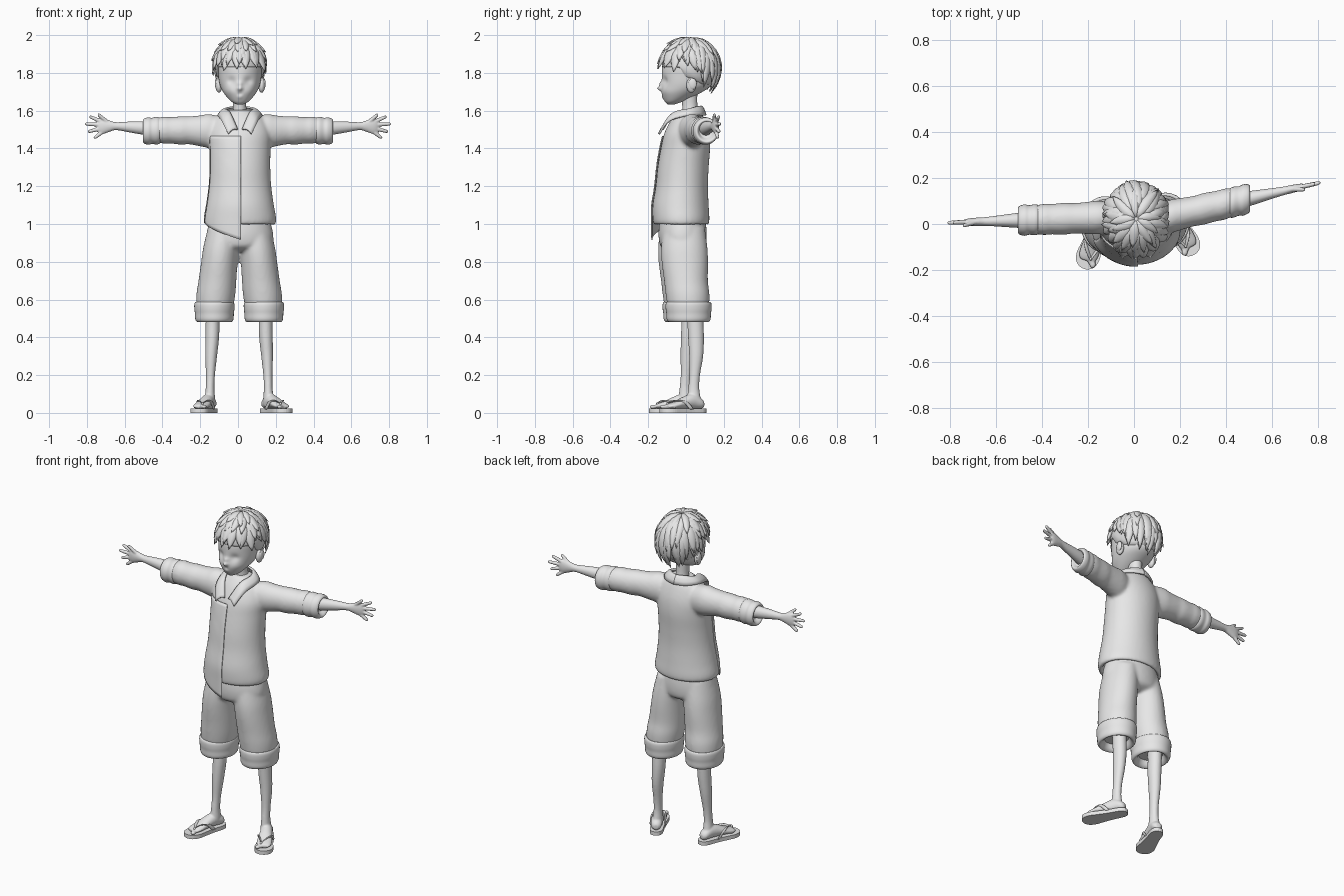
import bpy, bmesh, math, random
from mathutils import Vector

random.seed(4)
if "Cube" in bpy.data.objects:
    bpy.data.objects.remove(bpy.data.objects["Cube"])

grey = bpy.data.materials.new("plain grey")
grey.use_nodes = True
GREY = (0.8, 0.8, 0.8, 1)
grey.diffuse_color = GREY
grey.node_tree.nodes["Principled BSDF"].inputs["Base Color"].default_value = GREY

X, Y, Z = Vector((1, 0, 0)), Vector((0, 1, 0)), Vector((0, 0, 1))


def spline(rows, steps):
    """Smoothly interpolate rows of numbers."""
    out, last = [], len(rows) - 1
    for i in range(last):
        a, b, c, d = rows[max(i - 1, 0)], rows[i], rows[i + 1], rows[min(i + 2, last)]
        for k in range(steps):
            t = k / steps
            out.append([q + 0.5 * t * (r - p + t * (2 * p - 5 * q + 4 * r - s + t * (3 * (q - r) + s - p)))
                        for p, q, r, s in zip(a, b, c, d)])
    return out + [list(rows[-1])]


def loft(rings, u=X, v=Y, n=24, steps=4):
    """Closed skin over rings of (x, y, z, radius along u, radius along v)."""
    rings = spline(rings, steps)
    verts, faces = [], []
    for i, (x, y, z, ru, rv) in enumerate(rings):
        w = v[i] if isinstance(v, list) else v
        for k in range(n):
            t = math.tau * k / n
            verts.append(Vector((x, y, z)) + u * ru * math.cos(t) + w * rv * math.sin(t))
    for i in range(len(rings) - 1):
        for k in range(n):
            a, b = i * n + k, i * n + (k + 1) % n
            faces.append((a, b, b + n, a + n))
    end = len(verts) - n
    return verts, faces + [tuple(range(n)), tuple(range(end, end + n))]


def ball(x, y, z, rx, ry, rz):
    arc = [math.pi * (i / 10 - 0.5) * 0.98 for i in range(11)]
    return loft([(x, y, z + rz * math.sin(t), rx * math.cos(t), ry * math.cos(t)) for t in arc], n=16, steps=1)


def grid(rows):
    w = len(rows[0])
    faces = [(i * w + j, i * w + j + 1, (i + 1) * w + j + 1, (i + 1) * w + j)
             for i in range(len(rows) - 1) for j in range(w - 1)]
    return [Vector(p) for row in rows for p in row], faces


def part(name, *shapes, voxel=0, thick=0, relax=4):
    bm = bmesh.new()
    for verts, faces in shapes:
        vs = [bm.verts.new(p) for p in verts]
        for f in faces:
            bm.faces.new([vs[i] for i in f]).smooth = True
    bmesh.ops.recalc_face_normals(bm, faces=bm.faces)
    mesh = bpy.data.meshes.new(name)
    bm.to_mesh(mesh)
    bm.free()
    mesh.materials.append(grey)
    ob = bpy.data.objects.new(name, mesh)
    bpy.context.collection.objects.link(ob)
    if voxel:
        m = ob.modifiers.new("Blend", 'REMESH')
        m.mode, m.voxel_size, m.use_smooth_shade = 'VOXEL', voxel, True
        ob.modifiers.new("Relax", 'SMOOTH').iterations = relax
    if thick:
        m = ob.modifiers.new("Thickness", 'SOLIDIFY')
        m.thickness, m.offset = thick, 0
    return ob


# Head: skull loft with sockets, nose and mouth pushed into the face
skull = [(0.01, -0.08, 1.632, .015, .015), (0.01, -0.063, 1.65, .048, .05), (0.01, -0.03, 1.69, .083, .1),
         (0.01, 0.0, 1.73, .104, .13), (0.01, .01, 1.78, .114, .138), (0.01, .02, 1.84, .12, .145),
         (0.01, .025, 1.9, .11, .13), (0.01, .025, 1.95, .075, .09), (0.01, .025, 1.972, .03, .04)]
head_verts, head_faces = loft(skull, n=64, steps=7)
features = [(-.045, 1.757, .022, .013), (.045, 1.757, .022, .013), (0, 1.718, .012, -.022),
            (0, 1.742, .012, -.012), (0, 1.688, .01, .006), (0, 1.674, .012, -.004),
            (-.055, 1.71, .025, -.004), (.055, 1.71, .025, -.004)]
for p in head_verts:
    if p.y < -0.03:
        p.y += sum(d * math.exp(-((p.x - .01 - fx) ** 2 + (p.z - fz) ** 2) / (r * r)) for fx, fz, r, d in features)
part("head", (head_verts, head_faces))
part("neck", loft([(.01, .03, 1.5, .06, .055), (.01, .025, 1.57, .042, .044), (.008, .02, 1.63, .035, .04),
                   (.008, .015, 1.7, .04, .045)]))
for s, side in ((1, "left"), (-1, "right")):
    part(side + "_ear", ball(.012 + s * .113, .028, 1.735, .018, .026, .04), ball(.012 + s * .125, .035, 1.742, .009, .022, .03))

# Hair: a scalp cap covered by tiers of pointed locks
HC, HR = Vector((.01, .022, 1.835)), Vector((.132, .15, .148))
cap_v, cap_f = loft([(HC.x, HC.y, HC.z + HR.z * math.cos(t), HR.x * math.sin(t), HR.y * math.sin(t))
                     for t in [0.03 + i * 0.19 for i in range(13)]], n=32, steps=1)
for p in cap_v:
    p.z = max(p.z, 1.80 - 0.6 * (p.y + .03) if p.y > -.03 else 1.83)
part("scalp_hair", (cap_v, cap_f))


def lock(a, p0, p1, width, flick, swirl):
    rings, normals = [], []
    for i, w in enumerate((.3, .75, 1, 1, .85, .55, .06)):
        t = i / 6
        b, p = a + swirl * t, p0 + (p1 - p0) * t
        d = Vector((math.sin(p) * math.cos(b), math.sin(p) * math.sin(b), math.cos(p)))
        c = HC + Vector(map(lambda q, r: q * r, d, HR)) * (0.99 + flick * t ** 3)
        rings.append((*c, width * w, .014 * w))
        normals.append(d)
    return loft(rings, Vector((-math.sin(a), math.cos(a), 0)), normals, n=8, steps=1)


locks = []
for count, start, reach, width in ((9, .06, .5, .022), (15, .25, .68, .026), (20, .5, .88, .027), (24, .75, 1, .026)):
    for k in range(count):
        a = math.tau * (k + random.uniform(-.25, .25) + .5 * (count % 2)) / count
        back = math.sin(a)
        limit = 1.62 + (.88 * back if back > 0 else -.06 * back) + random.uniform(-.1, .1)
        locks.append(lock(a, start, limit * reach, width * random.uniform(.85, 1.15),
                          random.uniform(.06, .2) + .1 * max(back, 0) * (reach == 1), random.uniform(-.25, .25)))
part("hair_locks", *locks)

# Shirt: torso and sleeves blended into one cloth surface
torso = [(.01, -.025, 1.04, .15, .12), (.01, -.025, 1.0, .17, .13), (.01, -.025, 1.0, .188, .145),
         (.01, -.026, 1.03, .192, .15), (.01, -.028, 1.1, .18, .148), (.01, -.022, 1.2, .166, .138),
         (.01, -.015, 1.3, .161, .135), (.01, -.003, 1.4, .162, .13), (.01, .003, 1.48, .163, .118),
         (.01, .01, 1.55, .135, .09), (.01, .015, 1.59, .085, .065), (.01, .015, 1.605, .05, .05)]


def arm_y(s, x):
    return .02 + (x - .1) * .225 if s > 0 else .03 - (x - .1) * .035


def along_arm(s, rows):
    return loft([(s * x, arm_y(s, x), z, ry, rz) for x, z, ry, rz in rows], Y, Z, n=32)


sleeve = [(.06, 1.48, .06, .08), (.15, 1.492, .072, .09), (.2, 1.493, .07, .082), (.26, 1.496, .066, .074),
          (.3, 1.495, .069, .075), (.36, 1.496, .066, .07), (.39, 1.497, .068, .072), (.44, 1.496, .06, .063)]
part("shirt", loft(torso, n=48), along_arm(1, sleeve), along_arm(-1, sleeve), voxel=.009, relax=6)

# Overlapping front panel with its pointed tail
rows = []
body = spline(torso[3:10], 8)
for j in range(25):
    row = []
    for i in range(17):
        t = math.radians(195 + 78 * i / 16)
        low = 1.0 - .09 * i / 16
        z = low + (1.47 - low) * j / 24
        x, y, _, rx, ry = min(body, key=lambda r: abs(r[2] - max(z, 1.03)))
        row.append((x + rx * math.cos(t), y + (ry + .005) * math.sin(t), z))
    rows.append(row)
panel = part("shirt_front_panel", grid(rows), thick=.008)
panel.modifiers.new("Soften", 'SMOOTH').iterations = 3

# Collar: two folded leaves meeting behind the neck
inner = [(0, .078, 1.622), (.045, .055, 1.618), (.07, .01, 1.605), (.05, -.065, 1.585), (.012, -.122, 1.5)]
outer = [(0, .105, 1.575), (.07, .08, 1.575), (.115, .015, 1.575), (.095, -.09, 1.545), (.062, -.143, 1.475)]
for s, side in ((1, "left"), (-1, "right")):
    edges = [spline(e, 5) for e in (inner, outer)]
    leaf = [[(.01 + s * (p[0] + (q[0] - p[0]) * t), p[1] + (q[1] - p[1]) * t,
              p[2] + (q[2] - p[2]) * t + .012 * math.sin(math.pi * t)) for p, q in zip(*edges)]
            for t in (0, .25, .5, .75, 1)]
    part(side + "_collar", grid(leaf), thick=.01)

# Sleeve cuffs, forearms and hands with spread fingers
cuff = [(.42, 1.494, .045, .05), (.413, 1.494, .06, .066), (.43, 1.494, .067, .073), (.455, 1.493, .064, .069),
        (.475, 1.492, .068, .072), (.497, 1.492, .062, .066), (.502, 1.492, .05, .054), (.48, 1.494, .034, .036)]
forearm = [(.4, 1.5, .04, .042), (.5, 1.508, .033, .036), (.58, 1.514, .025, .028), (.645, 1.518, .019, .021),
           (.68, 1.518, .018, .03), (.715, 1.516, .016, .04), (.735, 1.515, .012, .037), (.745, 1.515, .006, .028)]
fingers = [(.68, 1.53, .742, 1.582), (.72, 1.54, .787, 1.57), (.73, 1.525, .81, 1.53),
           (.73, 1.505, .795, 1.488), (.715, 1.49, .762, 1.454)]
for s, side in ((1, "left"), (-1, "right")):
    part(side + "_sleeve_cuff", along_arm(s, cuff))
    digits = []
    for x0, z0, x1, z1 in fingers:
        d = Vector((s * (x1 - x0), arm_y(s, x1) - arm_y(s, x0), z1 - z0)).normalized()
        steps = ((0, .011), (.35, .0105), (.7, .0095), (.93, .008), (1, .003))
        bend = -.015 if x0 < .7 else 0
        digits.append(loft([(s * (x0 + (x1 - x0) * t), arm_y(s, x0 + (x1 - x0) * t) + bend * t, z0 + (z1 - z0) * t, r, r)
                            for t, r in steps], Y, d.cross(Y).normalized(), n=12))
    part(side + "_forearm_and_hand", along_arm(s, forearm), *digits, voxel=.004, relax=3)

# Shorts: hips and wide legs blended together, with rolled cuffs
hips = [(.01, -.018, 1.07, .14, .11), (.01, -.018, 1.0, .165, .124), (.01, -.018, .93, .178, .127),
        (.008, -.017, .88, .165, .115), (.008, -.015, .855, .12, .07)]
shorts_leg = [(.08, -.018, .98, .085, .11), (.095, -.017, .88, .094, .122), (.105, -.014, .8, .096, .123),
              (.115, -.008, .7, .1, .116), (.123, 0, .63, .103, .116), (.128, .004, .57, .098, .11), (.13, .006, .52, .085, .095)]
roll = [(.53, .6), (.495, .72), (.482, .88), (.495, .98), (.525, 1), (.55, 1.03), (.575, 1.03), (.587, .97), (.58, .85)]
shin = [(.135, .03, .62, .042, .048), (.14, .04, .5, .037, .043), (.142, .045, .4, .036, .042),
        (.148, .046, .3, .031, .037), (.152, .038, .2, .024, .028), (.154, .033, .13, .023, .029),
        (.155, .034, .07, .028, .036), (.153, .034, .035, .022, .03)]


def leg(s, rows):
    shift = .008 if s > 0 else -.008
    return [(.006 + s * x, y + shift, z, rx, ry) for x, y, z, rx, ry in rows]


part("shorts", loft(hips, n=40), *[loft(leg(s, shorts_leg), n=40) for s in (1, -1)], voxel=.009, relax=6)

# Feet stand on thong sandals; each is laid out from heel to toe
foot = [(.012, .045, .014, .015), (.03, .05, .03, .028), (.075, .062, .033, .04), (.13, .054, .037, .032),
        (.18, .042, .043, .02), (.215, .036, .04, .014), (.232, .033, .03, .009)]
sole = [(0, .008), (.008, .024), (.035, .036), (.1, .039), (.16, .046), (.21, .052), (.245, .043), (.262, .025), (.268, .008)]
for s, side, heel, toe in ((1, "left", (.135, .103, 0), (.262, -.137, 0)), (-1, "right", (-.132, .06, 0), (-.217, -.193, 0))):
    part(side + "_shorts_cuff", loft(leg(s, [(.131, .006, z, .103 * k, .118 * k) for z, k in roll]), n=40))
    h, d = Vector(heel), (Vector(toe) - Vector(heel)).normalized()
    out = s * Z.cross(d) * 1.0

    def at(t, w, z):
        return tuple(h + d * t + out * w + Z * z)

    shin_rings = [(x, y - (.03 if s < 0 else 0) * min(1, (.62 - z) / .3), z, a, b) for x, y, z, a, b in leg(s, shin)]
    toes = [ball(*at(.238 - .009 * abs(k), -.03 + .0155 * k, .033), r, r * 1.3, .011)
            for k, r in enumerate((.014, .01, .0095, .009, .008))]
    part(side + "_shin_and_foot", loft(shin_rings), loft([(*at(t, 0, z), w, hh) for t, z, w, hh in foot], out, Z),
         *toes, voxel=.005, relax=4)
    outline = spline(sole, 4)
    edge = [at(t, w, 0) for t, w in outline] + [at(t, -w, 0) for t, w in reversed(outline)]
    n = len(edge)
    verts = [Vector(p) + Z * z for z in (0, .023) for p in edge]
    walls = [(i, (i + 1) % n, (i + 1) % n + n, i + n) for i in range(n)]
    base = part(side + "_sandal_sole", (verts, walls + [tuple(range(n)), tuple(range(n, 2 * n))]))
    for f in base.data.polygons:
        f.use_smooth = False
    straps = [loft([(*at(.218, -.014, .05), .007, .006), (*at(.18, q * .022 - .005, .064), .011, .007),
                    (*at(.14, q * .038, .056), .012, .007), (*at(.105, q * .041, .02), .012, .007)],
                   d, (out * q + Z).normalized(), n=12) for q in (1, -1)]
    post = loft([(*at(.222, -.016, .02), .006, .006), (*at(.218, -.014, .055), .006, .006)], n=10)
    part(side + "_sandal_strap", *straps, post)
